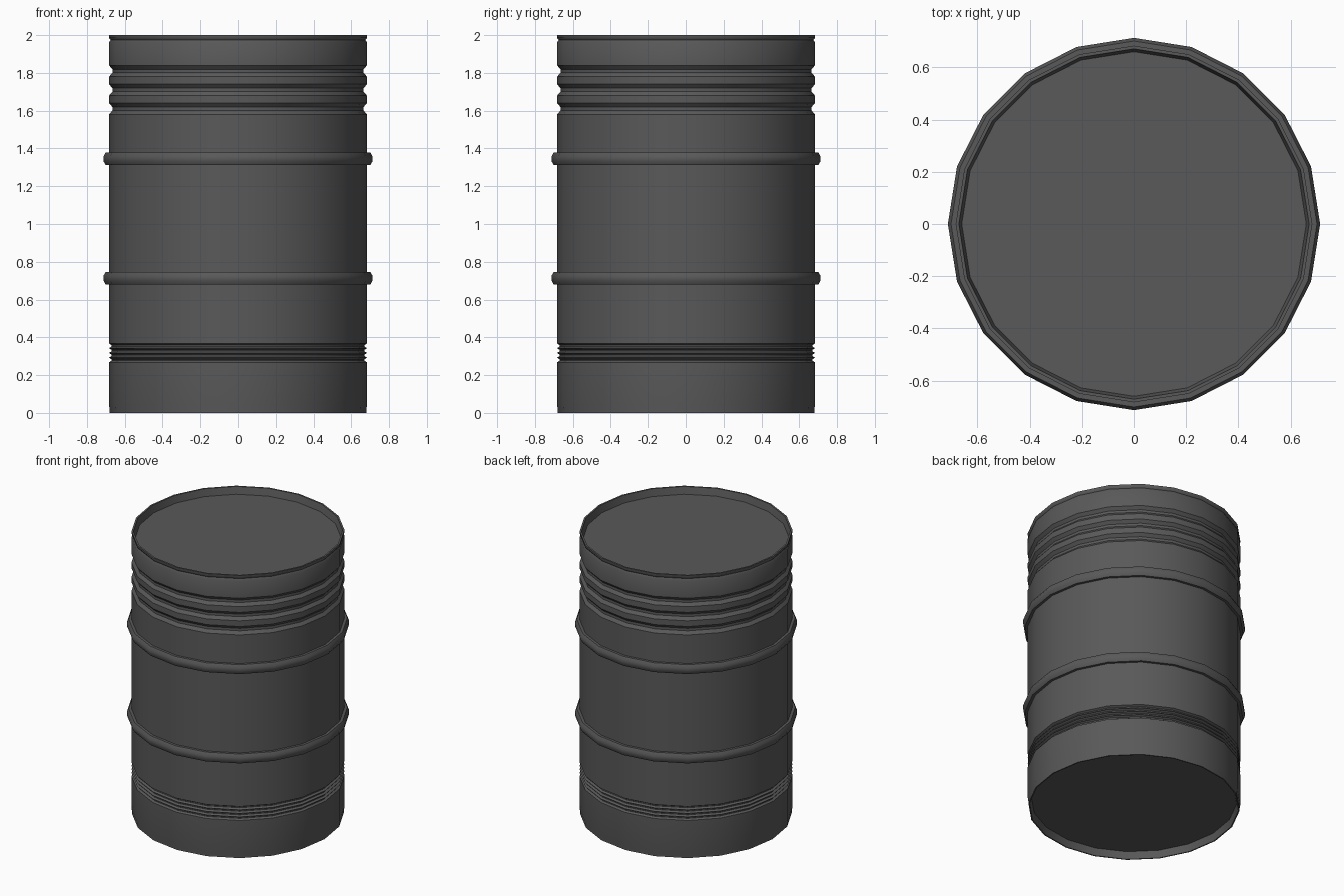
import bpy, math

SIDES = 20
R = 0.683

cube = bpy.data.objects.get("Cube")
if cube:
    bpy.data.objects.remove(cube, do_unlink=True)

paint = bpy.data.materials.new("dark_grey_steel")
paint.use_nodes = True
grey = (0.1, 0.1, 0.1, 1)
paint.diffuse_color = grey
paint.node_tree.nodes["Principled BSDF"].inputs["Base Color"].default_value = grey


def lathe(name, profile, closed=False):
    """Revolve (radius, z) points, listed upwards on the outside, about z."""
    verts, faces = [], []
    for r, z in profile:
        for s in range(SIDES):
            a = math.tau * s / SIDES
            verts.append((r * math.cos(a), r * math.sin(a), z))
    count = len(profile)
    for i in range(count if closed else count - 1):
        lo, hi = i * SIDES, (i + 1) % count * SIDES
        for s in range(SIDES):
            t = (s + 1) % SIDES
            faces.append((lo + s, lo + t, hi + t, hi + s))
    if not closed:
        faces.append(tuple(reversed(range(SIDES))))
        faces.append(tuple((count - 1) * SIDES + s for s in range(SIDES)))
    mesh = bpy.data.meshes.new(name)
    mesh.from_pydata(verts, [], faces)
    mesh.materials.append(paint)
    obj = bpy.data.objects.new(name, mesh)
    bpy.context.collection.objects.link(obj)
    bpy.ops.object.select_all(action="DESELECT")
    obj.select_set(True)
    bpy.context.view_layer.objects.active = obj
    bpy.ops.object.shade_smooth_by_angle(angle=math.radians(40))
    return obj


def groove(z, half, depth):
    return [(R, z - half), (R - depth, z - half * 0.3),
            (R - depth, z + half * 0.3), (R, z + half)]


# Drum shell with recessed ends, fine lower grooves and wide upper grooves
shell = [(R - 0.023, 0.05), (R - 0.012, 0), (R - 0.004, 0), (R - 0.004, 0.015), (R, 0.04)]
for z in (0.28, 0.305, 0.33, 0.355):
    shell += groove(z, 0.012, 0.014)
for z in (1.61, 1.71, 1.81):
    shell += groove(z, 0.03, 0.018)
shell += [(R, 1.96), (R - 0.008, 1.975), (R, 1.985), (R, 2), (R - 0.012, 2), (R - 0.023, 1.95)]
lathe("drum_shell", shell)

# Rolling hoops
for name, z in (("lower_hoop", 0.713), ("upper_hoop", 1.345)):
    hoop = [(R - 0.01, z - 0.033), (R + 0.018, z - 0.033), (R + 0.03, z - 0.012),
            (R + 0.03, z + 0.012), (R + 0.018, z + 0.033), (R - 0.01, z + 0.033)]
    lathe(name, hoop, closed=True)
